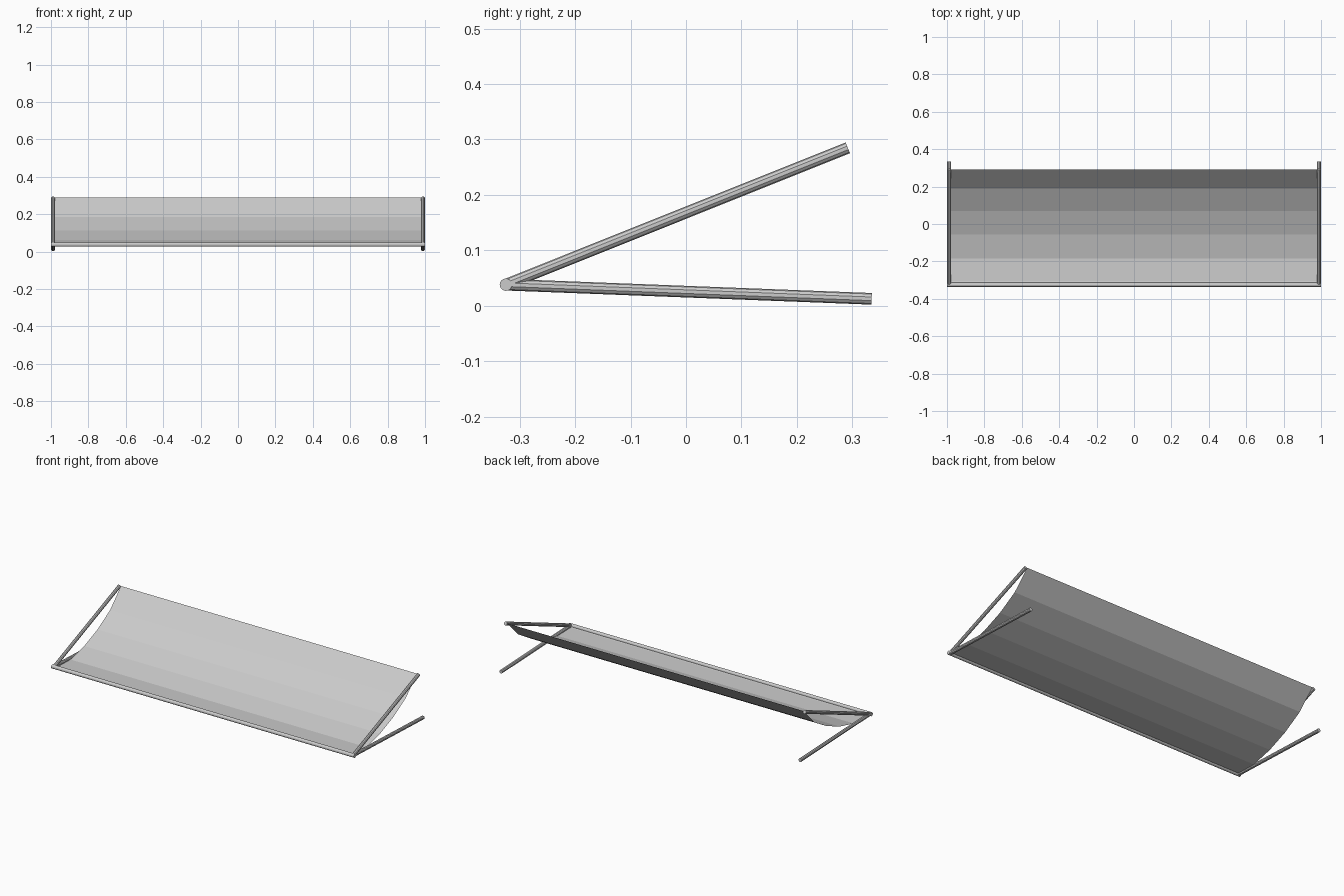
import bpy, bmesh
from mathutils import Vector

if "Cube" in bpy.data.objects:
    bpy.data.objects.remove(bpy.data.objects["Cube"])

HINGE = Vector((0, -0.325, 0.038))   # pivot line of the frame


def tube(name, a, b, radius, sides=10):
    a, b = Vector(a), Vector(b)
    d = b - a
    bpy.ops.mesh.primitive_cylinder_add(vertices=sides, radius=radius, depth=d.length,
                                        location=(a + b) / 2)
    ob = bpy.context.object
    ob.name = name
    ob.rotation_mode = 'QUATERNION'
    ob.rotation_quaternion = d.to_track_quat('Z', 'Y')
    bpy.ops.object.shade_flat()
    return ob


# front rod joining the two hinges
tube("front_rod", (-1, HINGE.y, HINGE.z), (1, HINGE.y, HINGE.z), 0.0112, 16)

# upper and lower arms at each end
for side, s in (("left", -1), ("right", 1)):
    x = s * 0.9885
    start = (x, HINGE.y, HINGE.z)
    tube("upper_arm_" + side, start, (x, 0.292, 0.285), 0.0105)
    tube("lower_arm_" + side, start, (x, 0.335, 0.0125), 0.0105)

# sagging fabric sheet swept along x
profile = [(-0.325, 0.038), (-0.305, 0.034), (-0.185, 0.031), (-0.055, 0.062),
           (0.07, 0.113), (0.19, 0.184), (0.292, 0.288)]
bm = bmesh.new()
rows = [[bm.verts.new((x, y, z)) for x in (-0.978, 0.978)] for y, z in profile]
for r0, r1 in zip(rows, rows[1:]):
    bm.faces.new((r0[0], r0[1], r1[1], r1[0]))
mesh = bpy.data.meshes.new("fabric")
bm.to_mesh(mesh)
bm.free()
bpy.context.collection.objects.link(bpy.data.objects.new("fabric", mesh))
